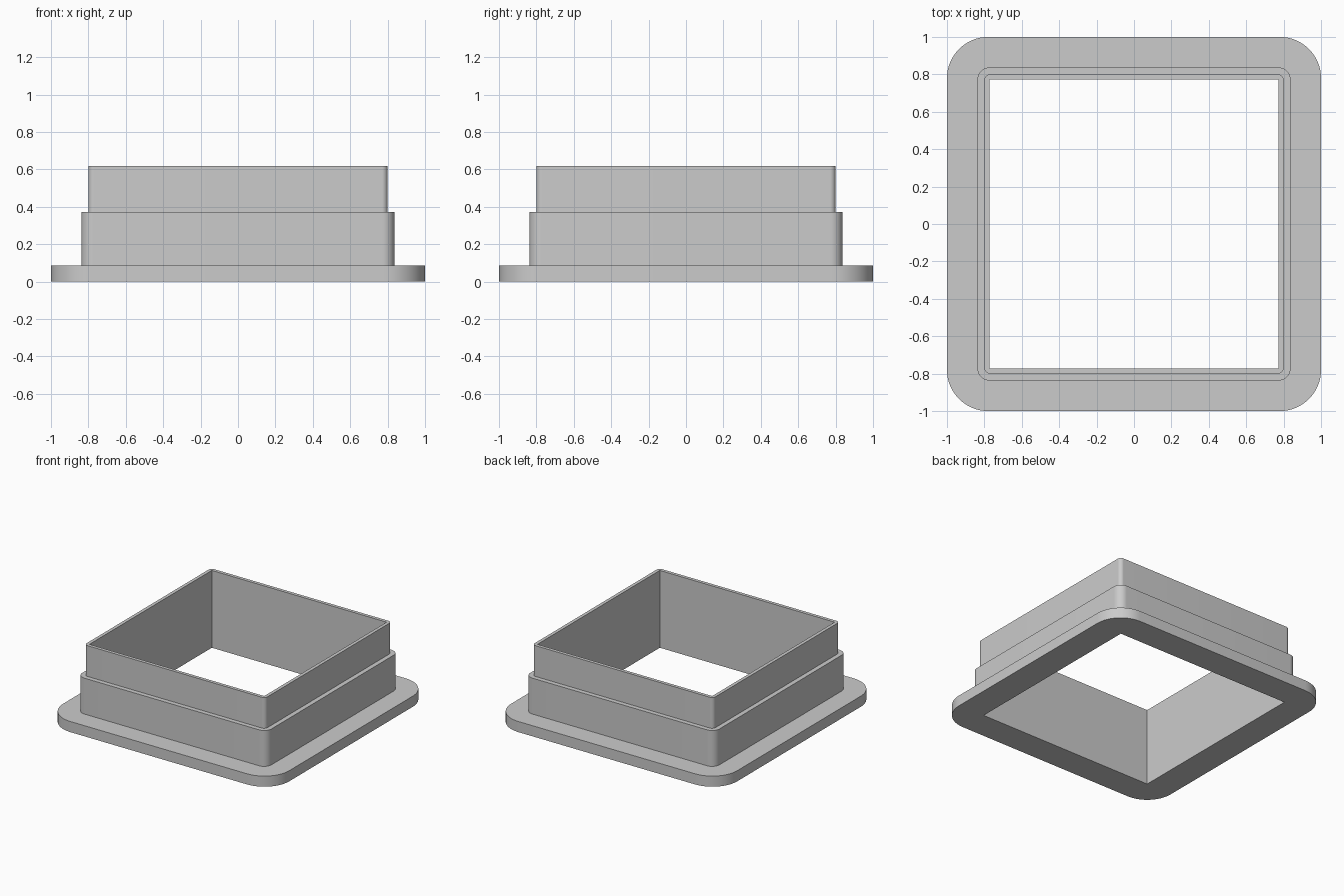
import bpy, bmesh, math

if "Cube" in bpy.data.objects:
    bpy.data.objects.remove(bpy.data.objects["Cube"], do_unlink=True)

SEGMENTS = 16  # steps per rounded corner

grey = bpy.data.materials.new("light_grey")
grey.use_nodes = True
colour = (0.6, 0.6, 0.6, 1)
grey.diffuse_color = colour
grey.node_tree.nodes["Principled BSDF"].inputs["Base Color"].default_value = colour


def rounded_square(bm, half, radius, z):
    """Ring of vertices around a square with rounded corners."""
    ring = []
    for corner in range(4):
        middle = math.radians(45 + 90 * corner)
        cx = math.copysign(half - radius, math.cos(middle))
        cy = math.copysign(half - radius, math.sin(middle))
        for i in range(SEGMENTS + 1):
            a = math.radians(90) * (corner + i / SEGMENTS)
            ring.append(bm.verts.new((cx + radius * math.cos(a),
                                      cy + radius * math.sin(a), z)))
    return ring


# Stepped wall section: (half width, corner radius, height), outside then inside
FLANGE, COLLAR, RIM, HOLE = (1.0, 0.22), (0.837, 0.065), (0.8, 0.03), (0.773, 0.0)
section = [(*FLANGE, 0), (*FLANGE, 0.085),
           (*COLLAR, 0.085), (*COLLAR, 0.372),
           (*RIM, 0.372), (*RIM, 0.618),
           (*HOLE, 0.618), (*HOLE, 0)]

# Loft the rings into one closed frame
bm = bmesh.new()
rings = [rounded_square(bm, *step) for step in section]
for lower, upper in zip(rings, rings[1:] + rings[:1]):
    for i in range(len(lower)):
        j = (i + 1) % len(lower)
        bm.faces.new((lower[i], lower[j], upper[j], upper[i]))

# Collapse the sharp hole corners
bmesh.ops.remove_doubles(bm, verts=bm.verts, dist=0.0001)
bmesh.ops.recalc_face_normals(bm, faces=bm.faces)

mesh = bpy.data.meshes.new("stepped_square_frame")
bm.to_mesh(mesh)
bm.free()
mesh.materials.append(grey)
frame = bpy.data.objects.new("stepped_square_frame", mesh)
bpy.context.collection.objects.link(frame)

# Smooth corners, crisp steps
bpy.ops.object.select_all(action="DESELECT")
frame.select_set(True)
bpy.context.view_layer.objects.active = frame
bpy.ops.object.shade_smooth_by_angle(angle=math.radians(30))
